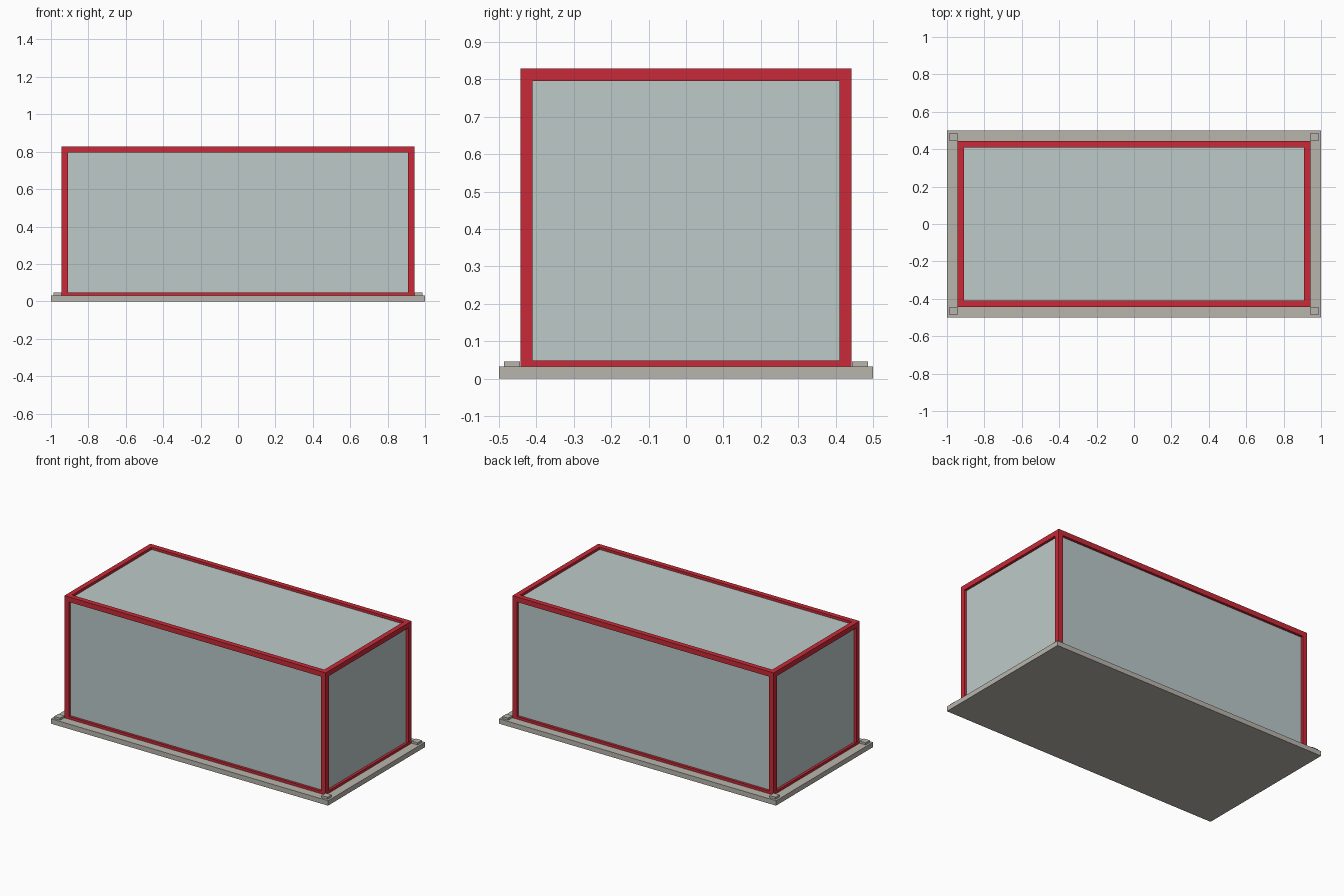
import bpy

cube = bpy.data.objects.get("Cube")
if cube:
    bpy.data.objects.remove(cube, do_unlink=True)


def srgb(*rgb):
    return [((c / 255 + 0.055) / 1.055) ** 2.4 for c in rgb] + [1.0]


def material(name, color):
    mat = bpy.data.materials.new(name)
    mat.use_nodes = True
    mat.diffuse_color = color
    mat.node_tree.nodes["Principled BSDF"].inputs["Base Color"].default_value = color
    return mat


red = material("frame red", srgb(200, 42, 55))
glass = material("pale glass", srgb(188, 202, 201))
stone = material("warm grey", srgb(185, 181, 173))


def box(name, center, size, mat):
    bpy.ops.mesh.primitive_cube_add(size=1, location=center)
    obj = bpy.context.object
    obj.name = name
    obj.scale = size
    bpy.ops.object.transform_apply(location=False, rotation=False, scale=True)
    obj.data.materials.append(mat)
    return obj


BAR = 0.033                  # frame bar thickness
X, Y = 0.9265, 0.4265        # bar centre lines
BASE = 0.032                 # base thickness
TOP = 0.829
RAIL_Z = TOP - BAR / 2

# Base slab
box("base", (0, 0, BASE / 2), (2, 1, BASE), stone)

# Glass body, recessed to the middle of the frame bars
box("glass_body", (0, 0, (BASE + RAIL_Z) / 2), (2 * X, 2 * Y, RAIL_Z - BASE), glass)

sides = (("right", -1), ("left", 1))
depths = (("front", -1), ("back", 1))

# Corner posts and base corner pads
for side, sx in sides:
    for depth, sy in depths:
        box(f"{depth}_{side}_post", (sx * X, sy * Y, (BASE + TOP) / 2),
            (BAR, BAR, TOP - BASE), red)
        box(f"{depth}_{side}_pad", (sx * 0.965, sy * 0.465, BASE + 0.007),
            (0.043, 0.043, 0.014), stone)

# Rails between the posts; the lower ones are half sunk into the base
for level, z, h in (("lower", BASE + BAR / 4, BAR / 2), ("upper", RAIL_Z, BAR)):
    for depth, sy in depths:
        box(f"{level}_{depth}_rail", (0, sy * Y, z), (2 * X - BAR, BAR, h), red)
    for side, sx in sides:
        box(f"{level}_{side}_rail", (sx * X, 0, z), (BAR, 2 * Y - BAR, h), red)
